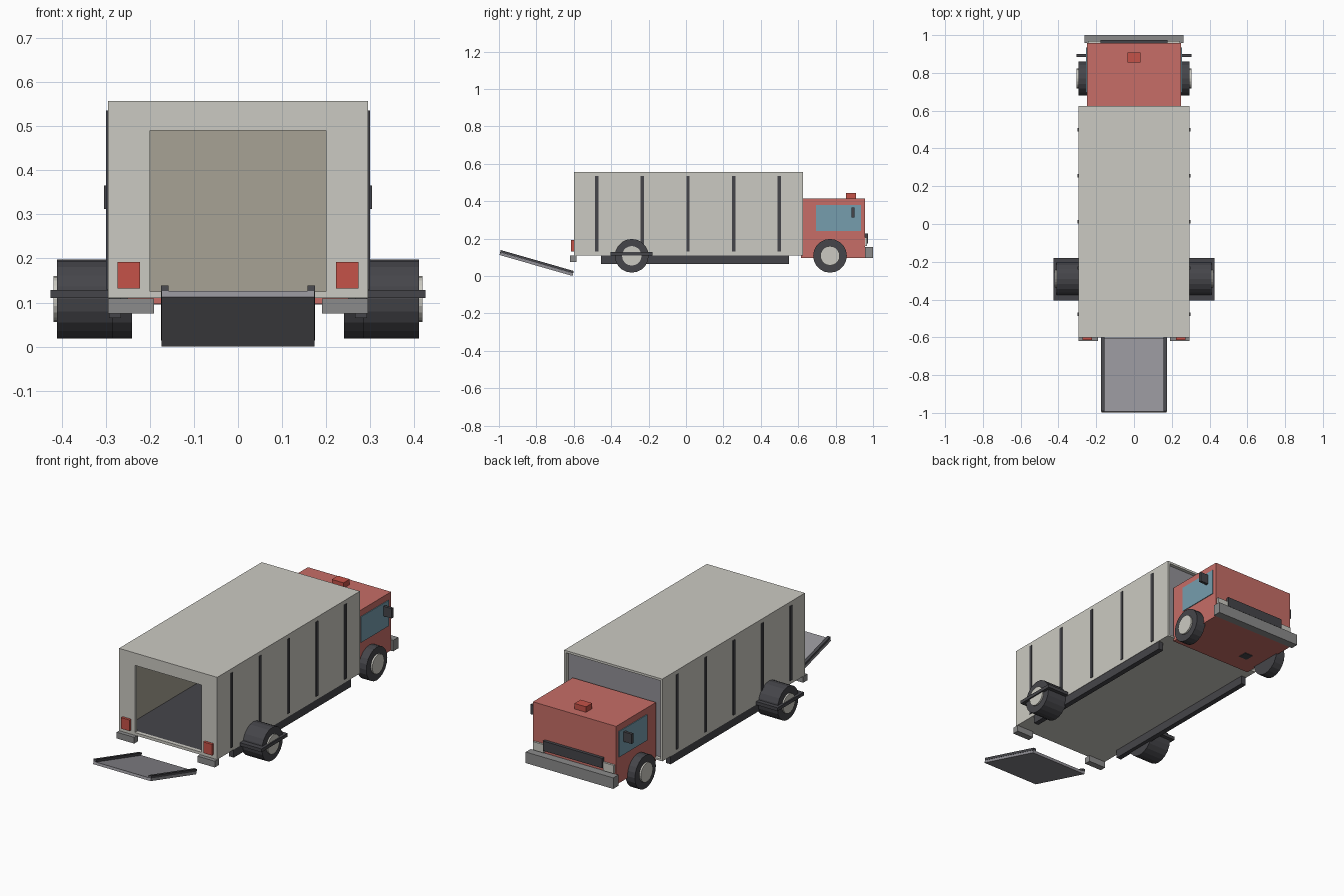
import bpy, math

cube = bpy.data.objects.get("Cube")
if cube:
    bpy.data.objects.remove(cube, do_unlink=True)


def material(name, r, g, b):
    m = bpy.data.materials.new(name)
    m.use_nodes = True
    m.diffuse_color = (r, g, b, 1)
    m.node_tree.nodes["Principled BSDF"].inputs["Base Color"].default_value = (r, g, b, 1)
    return m


PALE = material("pale_body", 0.60, 0.59, 0.54)
BEIGE = material("beige_lining", 0.39, 0.365, 0.30)
RED = material("cab_red", 0.57, 0.155, 0.135)
LAMP = material("lamp_red", 0.56, 0.085, 0.065)
GLASS = material("blue_glass", 0.18, 0.34, 0.42)
DARK = material("dark_rubber", 0.06, 0.06, 0.068)
METAL = material("bumper_grey", 0.26, 0.26, 0.26)
RAMP = material("ramp_grey", 0.29, 0.285, 0.31)


def box(name, x, y, z, mat, tilt=0.0):
    """Box from (low, high) ranges on each axis, tilted about x."""
    bpy.ops.mesh.primitive_cube_add(
        size=1, location=[sum(r) / 2 for r in (x, y, z)], rotation=(tilt, 0, 0))
    o = bpy.context.object
    o.name = name
    o.scale = [r[1] - r[0] for r in (x, y, z)]
    o.data.materials.append(mat)
    return o


def pair(name, x, y, z, mat, tilt=0.0):
    """The same box on the left (+x) and right (-x)."""
    box("left_" + name, x, y, z, mat, tilt)
    box("right_" + name, (-x[1], -x[0]), y, z, mat, tilt)


def disc(name, x, y, z, radius, mat, sides=20):
    bpy.ops.mesh.primitive_cylinder_add(
        vertices=sides, radius=radius, depth=abs(x[1] - x[0]),
        location=(sum(x) / 2, y, z), rotation=(0, math.pi / 2, 0))
    o = bpy.context.object
    o.name = name
    o.data.materials.append(mat)


# Cargo box shell
W = 0.295
pair("cargo_wall", (0.283, W), (-0.58, 0.625), (0.12, 0.545), PALE)
box("cargo_roof", (-W, W), (-0.58, 0.625), (0.545, 0.557), PALE)
box("cargo_underside", (-W, W), (-0.58, 0.625), (0.11, 0.12), PALE)

# Rear door frame
pair("door_post", (0.2, W), (-0.6, -0.58), (0.11, 0.557), PALE)
box("door_header", (-0.2, 0.2), (-0.6, -0.58), (0.49, 0.557), PALE)
box("door_sill", (-0.2, 0.2), (-0.6, -0.58), (0.11, 0.125), PALE)

# Cargo interior and bulkhead
pair("wall_lining", (0.278, 0.283), (-0.58, 0.598), (0.125, 0.54), BEIGE)
box("roof_lining", (-0.283, 0.283), (-0.58, 0.598), (0.54, 0.545), BEIGE)
box("cargo_floor", (-0.283, 0.283), (-0.58, 0.598), (0.12, 0.125), DARK)
box("bulkhead_lining", (-0.278, 0.278), (0.592, 0.598), (0.125, 0.54), BEIGE)
box("bulkhead", (-0.283, 0.283), (0.598, 0.606), (0.12, 0.545), RAMP)

# Side ribs and chassis rails
for i in range(5):
    y = -0.477 + i * 0.244
    pair(f"side_rib_{i + 1}", (W, 0.299), (y - 0.009, y + 0.009), (0.13, 0.535), DARK)
pair("chassis_rail", (0.265, 0.293), (-0.455, 0.55), (0.065, 0.11), DARK)

# Cab
box("cab", (-0.25, 0.25), (0.615, 0.957), (0.097, 0.415), RED)
pair("cab_window", (0.25, 0.254), (0.695, 0.935), (0.24, 0.38), GLASS)
pair("mirror", (0.254, 0.304), (0.885, 0.9), (0.312, 0.365), DARK)
box("roof_beacon", (-0.035, 0.035), (0.855, 0.908), (0.415, 0.445), LAMP)
box("front_bumper", (-0.263, 0.263), (0.957, 1.0), (0.095, 0.155), METAL)
box("grille", (-0.178, 0.178), (0.957, 0.974), (0.175, 0.228), DARK)
pair("headlight", (0.178, 0.243), (0.957, 0.968), (0.16, 0.205), PALE)
box("cab_under_plate", (-0.16, -0.11), (0.715, 0.765), (0.094, 0.097), DARK)

# Rear bumpers and tail lamps
pair("rear_bumper", (0.19, W), (-0.62, -0.585), (0.075, 0.109), METAL)
pair("tail_lamp", (0.222, 0.273), (-0.614, -0.6), (0.132, 0.192), LAMP)

# Wheels and rear mudguards
for side, s in (("left", 1), ("right", -1)):
    for end, y, inner, outer, hub in (("front", 0.77, 0.24, 0.295, 0.304),
                                      ("rear", -0.29, 0.285, 0.41, 0.418)):
        disc(f"{side}_{end}_tyre", (s * inner, s * outer), y, 0.108, 0.09, DARK)
        disc(f"{side}_{end}_hub", (s * (outer - 0.02), s * hub), y, 0.108, 0.052, PALE)
pair("rear_mudguard", (W, 0.425), (-0.405, -0.18), (0.11, 0.128), DARK)

# Loading ramp with side curbs, rising away from the door
slope = -math.radians(16)
box("ramp", (-0.173, 0.173), (-1.003, -0.597), (0.056, 0.07), RAMP, slope)
pair("ramp_curb", (0.157, 0.174), (-1.0, -0.594), (0.07, 0.083), DARK, slope)
